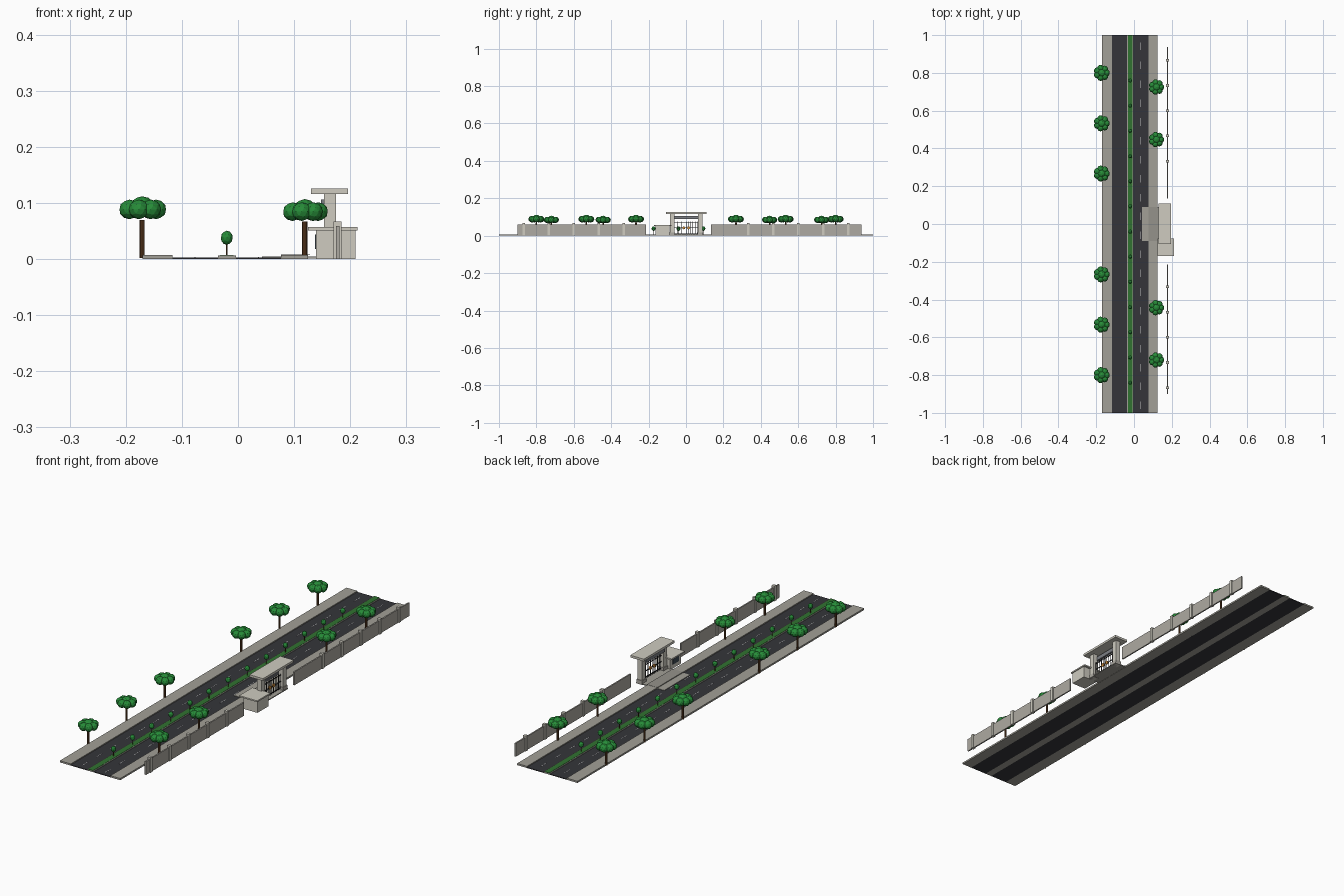
import bpy, bmesh, math
from mathutils import Matrix

if "Cube" in bpy.data.objects:
    bpy.data.objects.remove(bpy.data.objects["Cube"])


def material(name, r, g, b):
    m = bpy.data.materials.new(name)
    m.diffuse_color = (r, g, b, 1)
    m.use_nodes = True
    m.node_tree.nodes["Principled BSDF"].inputs["Base Color"].default_value = m.diffuse_color
    return m


ASPHALT = material("asphalt", 0.035, 0.036, 0.042)
PAVING = material("paving", 0.36, 0.35, 0.31)
PAD = material("pad", 0.30, 0.29, 0.26)
STONE = material("stone", 0.62, 0.60, 0.53)
WALL = material("wall_grey", 0.42, 0.40, 0.36)
GRASS = material("grass", 0.03, 0.17, 0.03)
LEAF = material("leaf", 0.02, 0.26, 0.04)
BARK = material("bark", 0.11, 0.045, 0.015)
IRON = material("iron", 0.02, 0.02, 0.022)
GOLD = material("gold", 0.6, 0.25, 0.04)
GLASS = material("glass", 0.05, 0.07, 0.09)
SIGN = material("sign", 0.2, 0.21, 0.23)
WHITE = material("white_paint", 0.8, 0.8, 0.8)


def finish(bm, name, mat):
    me = bpy.data.meshes.new(name)
    bm.to_mesh(me)
    bm.free()
    me.materials.append(mat)
    ob = bpy.data.objects.new(name, me)
    bpy.context.collection.objects.link(ob)
    return ob


def boxes(name, mat, bounds):
    """One object made of boxes given as (x0, x1, y0, y1, z0, z1)."""
    bm = bmesh.new()
    for x0, x1, y0, y1, z0, z1 in bounds:
        m = Matrix.Translation(((x0 + x1) / 2, (y0 + y1) / 2, (z0 + z1) / 2))
        m = m @ Matrix.Diagonal((x1 - x0, y1 - y0, z1 - z0, 1))
        bmesh.ops.create_cube(bm, size=1, matrix=m)
    return finish(bm, name, mat)


def trunk(name, x, y, z0, z1, r, sides=8):
    bm = bmesh.new()
    bmesh.ops.create_cone(bm, cap_ends=True, segments=sides, radius1=r, radius2=r, depth=z1 - z0,
                          matrix=Matrix.Translation((x, y, (z0 + z1) / 2)))
    return finish(bm, name, BARK)


def crown(name, blobs):
    """Faceted foliage from (x, y, z, radius, half height)."""
    bm = bmesh.new()
    for x, y, z, r, h in blobs:
        bmesh.ops.create_icosphere(bm, subdivisions=2, radius=1,
                                   matrix=Matrix.Translation((x, y, z)) @ Matrix.Diagonal((r, r, h, 1)))
    return finish(bm, name, LEAF)


def tree(label, x, y, s):
    trunk(label + "_trunk", x, y, 0.002, 0.07 * s, 0.0045)
    blobs = [(x, y, 0.093 * s, 0.022 * s, 0.019 * s)]
    for i in range(7):
        a = math.tau * i / 7
        blobs.append((x + 0.025 * s * math.cos(a), y + 0.025 * s * math.sin(a),
                      0.0885 * s, 0.0185 * s, 0.0175 * s))
    crown(label + "_crown", blobs)


# street: two carriageways, pavements and a planted median
boxes("left_road", ASPHALT, [(-0.117, -0.036, -1, 1, 0, 0.003)])
boxes("right_road", ASPHALT, [(-0.004, 0.077, -1, 1, 0, 0.003)])
boxes("left_pavement", PAVING, [(-0.17, -0.117, -1, 1, 0, 0.0075)])
boxes("right_pavement", PAVING, [(0.077, 0.125, -1, 1, 0, 0.0075)])
boxes("median_kerb", PAVING, [(-0.036, -0.004, -1, 1, 0, 0.006)])
boxes("median_grass", GRASS, [(-0.032, -0.008, -1, 1, 0.005, 0.0072)])
boxes("lane_dashes", WHITE, [(x - 0.001, x + 0.001, -0.98 + 0.1 * i, -0.94 + 0.1 * i, 0.0025, 0.0034)
                             for x in (-0.0765, 0.0365) for i in range(20)])

# street trees and median shrubs
for i, y in enumerate((-0.8, -0.533, -0.267, 0.267, 0.533, 0.8)):
    tree(f"left_tree_{i}", -0.171, y, 1.0)
for i, y in enumerate((-0.72, -0.443, 0.447, 0.725)):
    tree(f"right_tree_{i}", 0.119, y, 0.955)
for i in range(13):
    y = -0.84 + 0.1333 * i
    trunk(f"shrub_stem_{i}", -0.02, y, 0.007, 0.03, 0.0013, 6)
    crown(f"shrub_ball_{i}", [(-0.02, y, 0.038, 0.0108, 0.0125)])

# boundary wall with pillars
boxes("boundary_wall", WALL, [(0.1745, 0.1805, -0.90, -0.215, 0, 0.059),
                              (0.1745, 0.1805, 0.135, 0.937, 0, 0.059)])
boxes("wall_pillars", STONE, [(0.1705, 0.1845, s * y - 0.007, s * y + 0.007, 0, 0.067)
                              for s in (-1, 1) for y in (0.333, 0.467, 0.6, 0.733, 0.867)])

# entrance apron in front of the gate
boxes("entrance_apron", PAVING, [(0.043, 0.18, -0.089, 0.091, 0.001, 0.0048)])
boxes("pavement_pad", PAD, [(0.077, 0.128, -0.089, 0.091, 0.007, 0.0082)])

# gate portal
boxes("gate_columns", STONE, [(0.153, 0.175, y - 0.0125, y + 0.0125, 0, 0.117) for y in (-0.074, 0.076)])
boxes("column_bases", WALL, [(0.150, 0.178, y - 0.0155, y + 0.0155, 0, 0.018) for y in (-0.074, 0.076)])
boxes("gate_roof", STONE, [(0.13, 0.196, -0.106, 0.109, 0.116, 0.126)])
boxes("gate_sign_panel", SIGN, [(0.148, 0.158, -0.064, 0.066, 0.088, 0.106)])

# iron gate: rails, bars and a golden centre ornament
boxes("gate_rails", IRON, [(0.1625, 0.1655, -0.062, 0.064, z, z + 0.003) for z in (0.012, 0.04, 0.068)])
boxes("gate_bars", IRON, [(0.163, 0.165, y - 0.001, y + 0.001, 0.008, 0.076)
                          for y in [-0.059 + 0.012 * i for i in range(11)]])
bm = bmesh.new()
for y in (-0.012, 0.014):
    bmesh.ops.create_cone(bm, cap_ends=True, segments=12, radius1=0.008, radius2=0.008, depth=0.005,
                          matrix=Matrix.Translation((0.164, y, 0.042)) @ Matrix.Rotation(math.pi / 2, 4, 'Y'))
finish(bm, "gate_ornaments", GOLD)

# guard house
boxes("guard_house", STONE, [(0.139, 0.209, -0.163, -0.087, 0, 0.052)])
boxes("guard_house_roof", STONE, [(0.125, 0.213, -0.17, -0.078, 0.051, 0.057)])
boxes("guard_house_window", GLASS, [(0.137, 0.14, -0.148, -0.104, 0.018, 0.044)])
